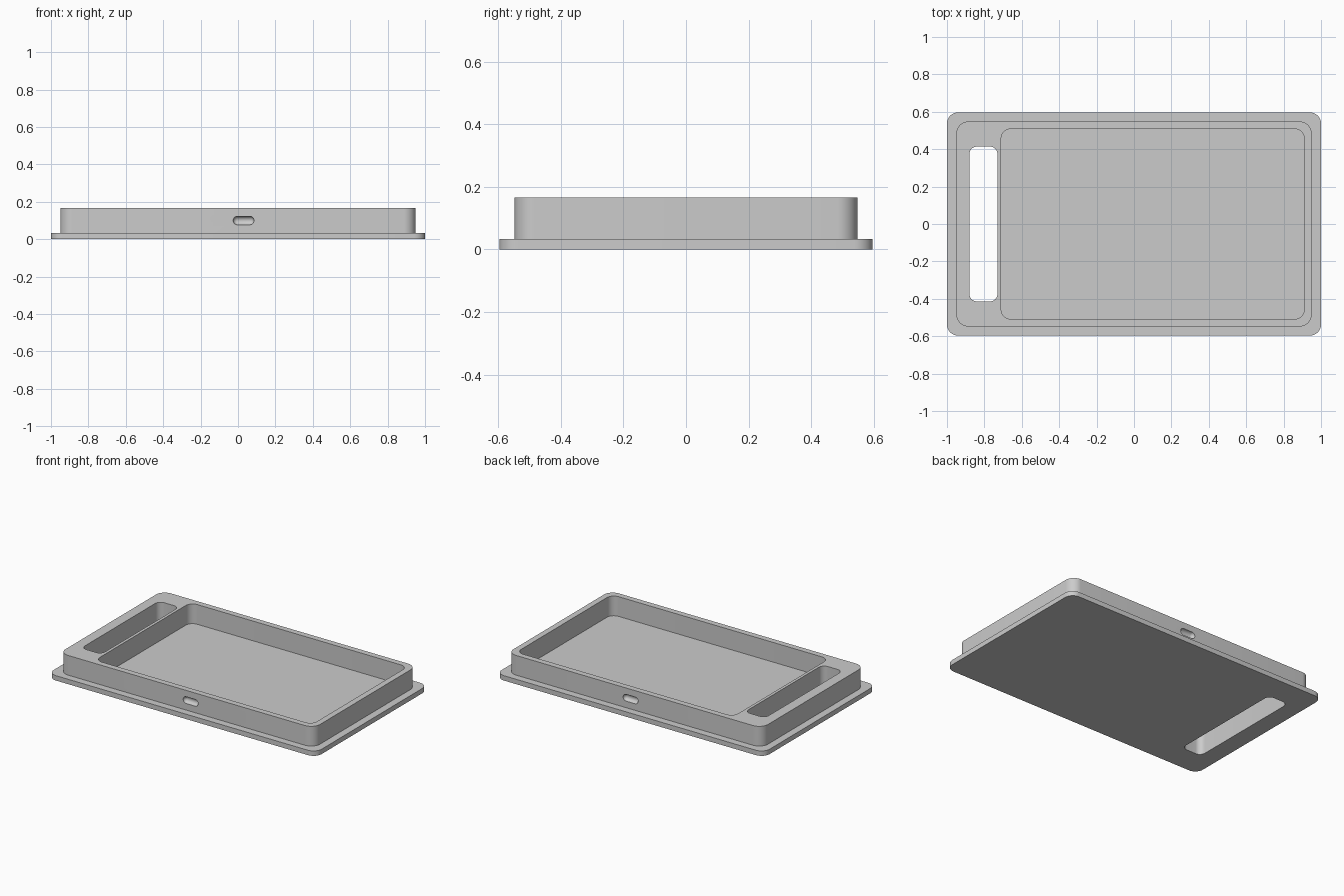
import bpy, bmesh, math
from mathutils import Matrix

if "Cube" in bpy.data.objects:
    bpy.data.objects.remove(bpy.data.objects["Cube"])

grey = bpy.data.materials.new("light grey")
grey.use_nodes = True
GREY = (0.6, 0.6, 0.6, 1)
grey.diffuse_color = GREY
grey.node_tree.nodes["Principled BSDF"].inputs["Base Color"].default_value = GREY


def make_object(name, bm):
    mesh = bpy.data.meshes.new(name)
    bmesh.ops.recalc_face_normals(bm, faces=bm.faces)
    bm.to_mesh(mesh)
    bm.free()
    mesh.materials.append(grey)
    obj = bpy.data.objects.new(name, mesh)
    bpy.context.collection.objects.link(obj)
    return obj


def rounded_block(name, x0, x1, half_y, z0, z1, radius, steps=10):
    """Upright block with rounded vertical corners."""
    bm = bmesh.new()
    corners = [(x1, half_y), (x0, half_y), (x0, -half_y), (x1, -half_y)]
    ring = []
    for i, (cx, cy) in enumerate(corners):
        cx -= math.copysign(radius, cx - (x0 + x1) / 2)
        cy -= math.copysign(radius, cy)
        for k in range(steps + 1):
            a = math.pi / 2 * (i + k / steps)
            ring.append(bm.verts.new((cx + radius * math.cos(a), cy + radius * math.sin(a), z0)))
    base = bm.faces.new(ring)
    top = bmesh.ops.extrude_face_region(bm, geom=[base], use_keep_orig=True)["geom"]
    bmesh.ops.translate(bm, vec=(0, 0, z1 - z0),
                        verts=[v for v in top if isinstance(v, bmesh.types.BMVert)])
    return make_object(name, bm)


def capsule(name, x, y, z, radius, length):
    """Horizontal capsule along x."""
    bm = bmesh.new()
    bmesh.ops.create_uvsphere(bm, u_segments=32, v_segments=17, radius=radius,
                              matrix=Matrix.Rotation(math.pi / 2, 4, 'Y'))
    for v in bm.verts:
        v.co.x += math.copysign(length / 2 - radius, v.co.x)
    bmesh.ops.translate(bm, verts=bm.verts, vec=(x, y, z))
    return make_object(name, bm)


PLATE_TOP, RIM_TOP, WALL_Y = 0.033, 0.166, 0.548

# Base plate with the raised tray block on it
tray = rounded_block("tray", -1, 1, 0.597, 0, PLATE_TOP, 0.06)
block = rounded_block("tray_block", -0.95, 0.95, WALL_Y, 0.01, RIM_TOP, 0.065)

# Pocket, handle slot through the plate, and grip dimples front and back
cutters = [
    rounded_block("pocket_cutter", -0.71, 0.91, 0.508, PLATE_TOP, 0.3, 0.05),
    rounded_block("handle_cutter", -0.88, -0.73, 0.414, -0.1, 0.3, 0.04),
]
for side in (-1, 1):
    cutters.append(capsule("dimple_cutter", 0.03, side * WALL_Y, 0.1, 0.023, 0.112))

bpy.ops.object.select_all(action='DESELECT')
bpy.context.view_layer.objects.active = tray
tray.select_set(True)
for tool in [block] + cutters:
    tool.hide_render = True
    mod = tray.modifiers.new("cut", 'BOOLEAN')
    mod.operation = 'UNION' if tool is block else 'DIFFERENCE'
    mod.solver = 'EXACT'
    mod.object = tool
    bpy.ops.object.modifier_apply(modifier=mod.name)
    bpy.data.objects.remove(tool)

bpy.ops.object.shade_smooth_by_angle(angle=math.radians(30))
